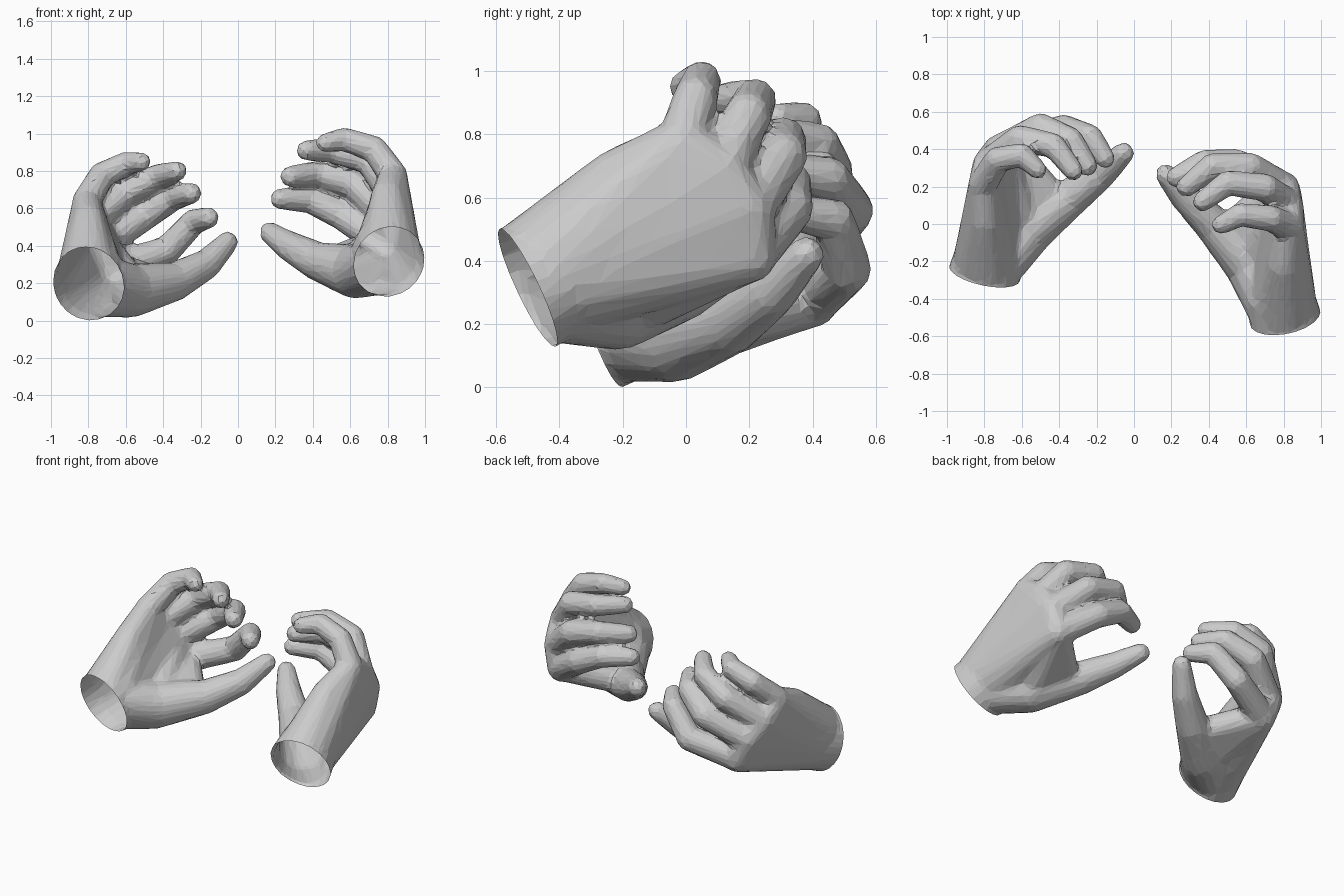
import bpy, bmesh, math
from mathutils import Vector

if "Cube" in bpy.data.objects:
    bpy.data.objects.remove(bpy.data.objects["Cube"])


def ball(c, r, n=12, m=8):
    """Points of a small sphere around a joint."""
    c = Vector(c)
    pts = [c + Vector((0, 0, r)), c - Vector((0, 0, r))]
    for j in range(1, m):
        a = math.pi * j / m
        for i in range(n):
            b = 2 * math.pi * i / n
            pts.append(c + r * Vector((math.sin(a) * math.cos(b), math.sin(a) * math.sin(b), math.cos(a))))
    return pts


def ring(c, normal, rx, ry, n=20):
    """Points of the wrist outline, square to the forearm."""
    v = Vector((1, 0, 0)).cross(normal).normalized()
    u = normal.cross(v).normalized()
    return [Vector(c) + u * rx * math.cos(2 * math.pi * i / n) + v * ry * math.sin(2 * math.pi * i / n)
            for i in range(n)]


def hull(bm, *groups):
    """Closed convex piece around groups of points."""
    part = bmesh.new()
    for g in groups:
        for p in g:
            part.verts.new(p)
    res = bmesh.ops.convex_hull(part, input=part.verts[:])
    junk = [g for g in res["geom_interior"] + res["geom_unused"] if isinstance(g, bmesh.types.BMVert)]
    bmesh.ops.delete(part, geom=list(set(junk)), context='VERTS')
    bmesh.ops.recalc_face_normals(part, faces=part.faces[:])
    tmp = bpy.data.meshes.new("piece")
    part.to_mesh(tmp)
    part.free()
    bm.from_mesh(tmp)
    bpy.data.meshes.remove(tmp)


def chain(bm, joints, radii):
    """Finger made of tapering segments."""
    for a, b, ra, rb in zip(joints, joints[1:], radii, radii[1:]):
        hull(bm, ball(a, ra), ball(b, rb))


def keep_largest(bm):
    """Drop loose inner shells left by the fusing."""
    todo, best = set(bm.verts), []
    while todo:
        stack, isle = [todo.pop()], []
        while stack:
            v = stack.pop()
            isle.append(v)
            for e in v.link_edges:
                o = e.other_vert(v)
                if o in todo:
                    todo.remove(o)
                    stack.append(o)
        if len(isle) > len(best):
            best = isle
    keep = set(best)
    bmesh.ops.delete(bm, geom=[v for v in bm.verts if v not in keep], context='VERTS')


def hand(name, wrist, direction, thumb, fingers, heel):
    bm = bmesh.new()
    d = Vector(direction).normalized()
    w = Vector(wrist)
    # wrist stub, cut open later
    hull(bm, ring(w - d * 0.06, d, 0.20, 0.213), ring(w + d * 0.16, d, 0.175, 0.19))
    neck = ring(w + d * 0.10, d, 0.18, 0.20)
    # palm strips between neighbouring knuckles
    kr = (0.09, 0.09, 0.084, 0.076)
    for i in range(3):
        hull(bm, neck, ball(fingers[i][0], kr[i]), ball(fingers[i + 1][0], kr[i + 1]))
    # heel of the palm on the little finger side
    hull(bm, ring(w, d, 0.18, 0.205), ball(heel, 0.09), ball(fingers[3][0], 0.076), ball(fingers[2][0], 0.08))
    # fingers
    for i, f in enumerate(fingers):
        s = (1.0, 1.02, 0.98, 0.92)[i]
        chain(bm, f, (0.086 * s, 0.078 * s, 0.069 * s, 0.056 * s))
    # thumb, its muscle and the web to the index finger
    chain(bm, thumb, (0.145, 0.104, 0.081, 0.058))
    hull(bm, ring(w - d * 0.01, d, 0.18, 0.185), ball(thumb[0], 0.145))
    mid = Vector(thumb[0]).lerp(Vector(thumb[1]), 0.78)
    hull(bm, ball(thumb[0], 0.12), ball(mid, 0.08), ball(fingers[0][0], 0.085))
    hull(bm, ball(thumb[0], 0.12), ball(fingers[0][0], 0.085), ball(fingers[1][0], 0.07))

    me = bpy.data.meshes.new(name)
    bm.to_mesh(me)
    bm.free()
    ob = bpy.data.objects.new(name, me)
    bpy.context.collection.objects.link(ob)
    # fuse into one skin, then reduce to flat facets
    fuse = ob.modifiers.new("fuse", 'REMESH')
    fuse.mode = 'VOXEL'
    fuse.voxel_size = 0.014
    soft = ob.modifiers.new("soften", 'SMOOTH')
    soft.factor = 0.5
    soft.iterations = 10
    low = ob.modifiers.new("facet", 'DECIMATE')
    low.ratio = 0.06
    dg = bpy.context.evaluated_depsgraph_get()
    final = bpy.data.meshes.new_from_object(ob.evaluated_get(dg))
    ob.modifiers.clear()
    # open the wrist
    bm = bmesh.new()
    bm.from_mesh(final)
    keep_largest(bm)
    bmesh.ops.bisect_plane(bm, geom=bm.verts[:] + bm.edges[:] + bm.faces[:],
                           plane_co=w, plane_no=d, clear_inner=True)
    for f in bm.faces:
        f.smooth = False
    bm.to_mesh(final)
    bm.free()
    ob.data = final
    return ob


# hand on the left side: thumb, then index to little finger
hand("left_hand", (-0.80, -0.265, 0.197), (0.2, 0.93, 0.31),
     [(-0.58, -0.04, 0.16), (-0.34, 0.14, 0.208), (-0.17, 0.27, 0.30), (-0.055, 0.38, 0.42)],
     [[(-0.66, 0.40, 0.28), (-0.38, 0.51, 0.375), (-0.235, 0.465, 0.53), (-0.155, 0.35, 0.55)],
      [(-0.72, 0.39, 0.42), (-0.50, 0.515, 0.56), (-0.34, 0.45, 0.66), (-0.25, 0.31, 0.68)],
      [(-0.78, 0.32, 0.53), (-0.61, 0.455, 0.68), (-0.43, 0.42, 0.77), (-0.325, 0.285, 0.80)],
      [(-0.81, 0.21, 0.635), (-0.73, 0.345, 0.775), (-0.60, 0.37, 0.84), (-0.515, 0.29, 0.85)]],
     (-0.80, 0.02, 0.535))

# hand on the right side
hand("right_hand", (0.808, -0.50, 0.315), (-0.18, 0.88, 0.42),
     [(0.63, -0.22, 0.262), (0.43, -0.01, 0.315), (0.28, 0.135, 0.395), (0.17, 0.265, 0.47)],
     [[(0.77, 0.20, 0.42), (0.55, 0.325, 0.565), (0.38, 0.33, 0.645), (0.225, 0.25, 0.65)],
      [(0.80, 0.19, 0.56), (0.62, 0.305, 0.73), (0.42, 0.31, 0.785), (0.28, 0.20, 0.77)],
      [(0.82, 0.11, 0.685), (0.70, 0.195, 0.86), (0.50, 0.22, 0.91), (0.365, 0.12, 0.91)],
      [(0.83, -0.015, 0.775), (0.73, 0.03, 0.915), (0.57, 0.05, 0.97), (0.465, -0.005, 0.95)]],
     (0.80, -0.22, 0.665))
